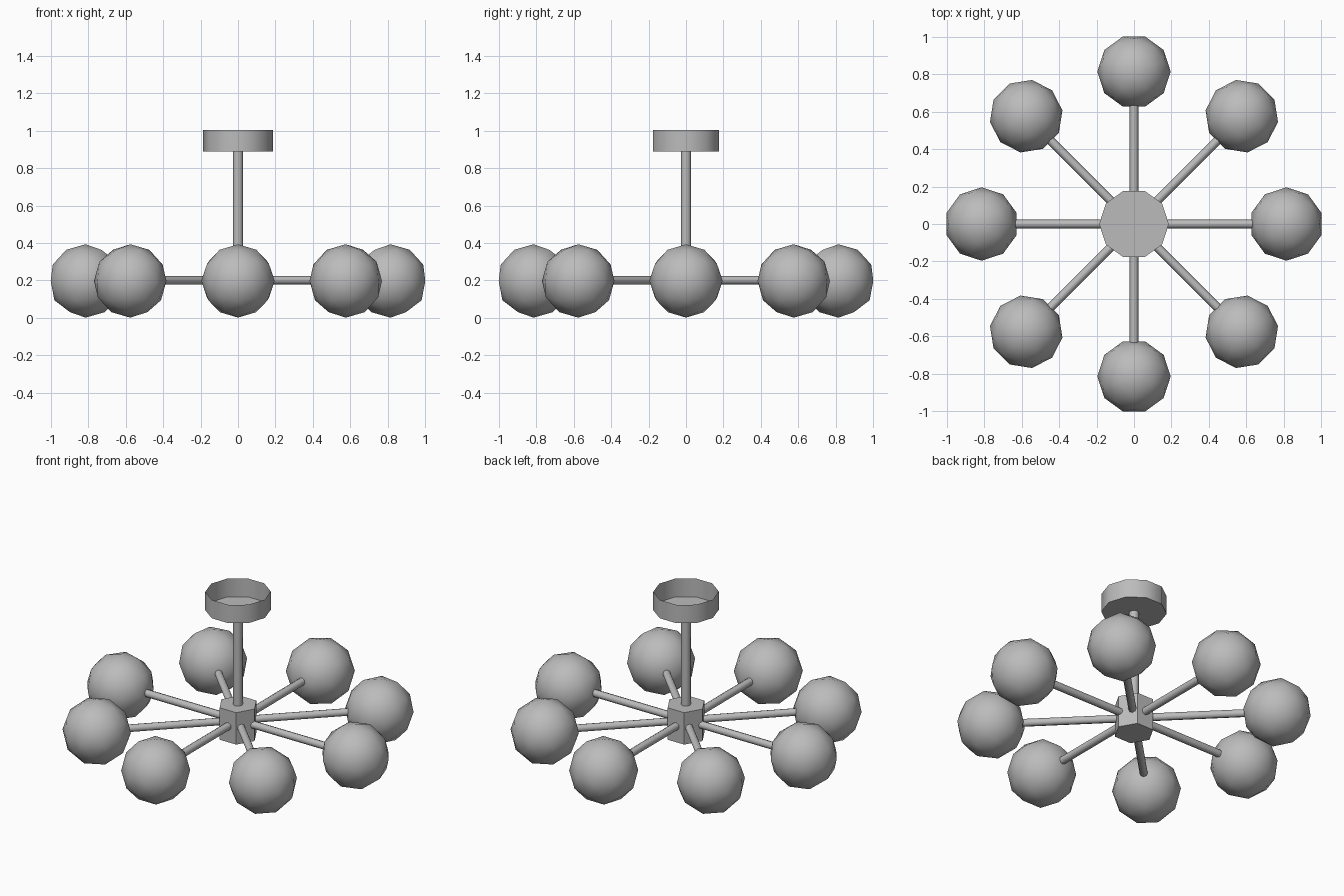
import bpy
import bmesh
import math
from mathutils import Matrix, Vector

cube = bpy.data.objects.get("Cube")
if cube:
    bpy.data.objects.remove(cube, do_unlink=True)

GREY = 0.5
metal = bpy.data.materials.new("warm_grey")
metal.use_nodes = True
metal.diffuse_color = (GREY, GREY, GREY, 1)
metal.node_tree.nodes["Principled BSDF"].inputs["Base Color"].default_value = (GREY, GREY, GREY, 1)

ARMS = 8
ARM_Z = 0.2
GLOBE_X = 0.815
GLOBE_R = 0.196


def finish(name, bm, angle):
    """Turn a bmesh into a shaded object."""
    mesh = bpy.data.meshes.new(name)
    bmesh.ops.recalc_face_normals(bm, faces=bm.faces)
    bm.to_mesh(mesh)
    bm.free()
    mesh.materials.append(metal)
    obj = bpy.data.objects.new(name, mesh)
    bpy.context.collection.objects.link(obj)
    bpy.ops.object.select_all(action="DESELECT")
    obj.select_set(True)
    bpy.context.view_layer.objects.active = obj
    bpy.ops.object.shade_smooth_by_angle(angle=math.radians(angle))
    return obj


def prism(name, sides, radius, bottom, top, angle, matrix=None, open_top=False):
    """Regular prism along z with a corner on +x, optionally open above."""
    bm = bmesh.new()
    ring = []
    for i in range(sides):
        a = math.tau * i / sides
        ring.append(bm.verts.new((radius * math.cos(a), radius * math.sin(a), bottom)))
    base = bm.faces.new(ring)
    walls = bmesh.ops.extrude_edge_only(bm, edges=base.edges[:])["geom"]
    upper = [v for v in walls if isinstance(v, bmesh.types.BMVert)]
    bmesh.ops.translate(bm, verts=upper, vec=(0, 0, top - bottom))
    if not open_top:
        rim = [e for e in bm.edges if all(v in upper for v in e.verts)]
        bmesh.ops.contextual_create(bm, geom=rim)
    if matrix:
        bm.transform(matrix)
    return finish(name, bm, angle)


# Ceiling cup, stem and hub
prism("ceiling_cup", 10, 0.186, 0.89, 1.005, 40, open_top=True)
prism("stem", 8, 0.028, 0.25, 0.893, 50)
prism("hub", 6, 0.115, ARM_Z - 0.1, ARM_Z + 0.1, 30)

# Spokes with globes
for i in range(ARMS):
    spin = Matrix.Rotation(math.tau * i / ARMS, 4, "Z")
    lift = Matrix.Translation((0, 0, ARM_Z))
    along_x = Matrix.Rotation(math.pi / 2, 4, "Y")
    prism(f"spoke_{i + 1}", 8, 0.023, 0.05, 0.635, 50, spin @ lift @ along_x)

    bm = bmesh.new()
    bmesh.ops.create_icosphere(bm, subdivisions=2, radius=GLOBE_R)
    bm.transform(spin @ Matrix.Translation(Vector((GLOBE_X, 0, ARM_Z - 0.003))))
    finish(f"globe_{i + 1}", bm, 60)
